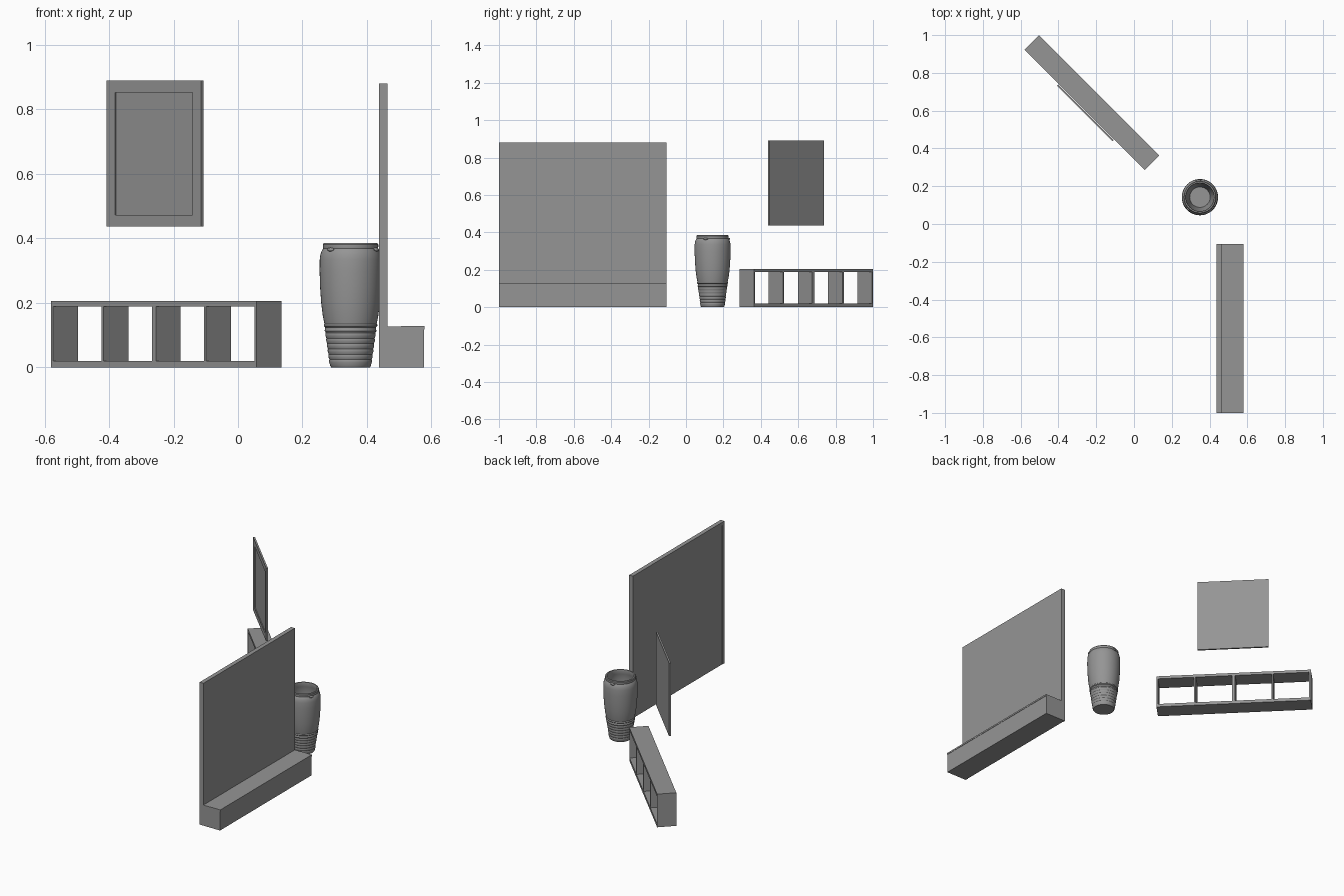
import bpy, bmesh, math
from mathutils import Matrix

if "Cube" in bpy.data.objects:
    bpy.data.objects.remove(bpy.data.objects["Cube"])

ANG = Matrix.Rotation(math.radians(-45), 4, 'Z')
grey = bpy.data.materials.new("dark_grey")
grey.diffuse_color = (0.3, 0.3, 0.3, 1)
grey.use_nodes = True
grey.node_tree.nodes["Principled BSDF"].inputs["Base Color"].default_value = grey.diffuse_color


def add_object(name, bm, matrix):
    me = bpy.data.meshes.new(name)
    bm.to_mesh(me)
    bm.free()
    me.materials.append(grey)
    ob = bpy.data.objects.new(name, me)
    ob.matrix_world = matrix
    bpy.context.collection.objects.link(ob)
    return ob


def boxes(name, parts, matrix=Matrix.Identity(4)):
    """One object made of boxes given as (x0, x1, y0, y1, z0, z1)."""
    bm = bmesh.new()
    for x0, x1, y0, y1, z0, z1 in parts:
        m = Matrix.Translation(((x0 + x1) / 2, (y0 + y1) / 2, (z0 + z1) / 2))
        bmesh.ops.create_cube(bm, size=1, matrix=m @ Matrix.Diagonal((x1 - x0, y1 - y0, z1 - z0, 1)))
    return add_object(name, bm, matrix)


# Low open shelf: two modules side by side, each with two bays and no back
W, D, H, T = 0.4505, 0.109, 0.205, 0.009
place = Matrix.Translation((-0.2225, 0.6425, 0)) @ ANG
for name, x in (("shelf_module_left", -W), ("shelf_module_right", 0)):
    d = D / 2
    parts = [(x, x + W, -d, d, 0, 0.019), (x, x + W, -d, d, H - 0.017, H)]
    for u in (x, x + (W - T) / 2, x + W - T):
        parts.append((u, u + T, -d, d, 0, H))
    boxes(name, parts, place)

# Wall picture: raised border around a recessed canvas
L, Z0, Z1, B, t = 0.414, 0.437, 0.890, 0.037, 0.005
h = L / 2
place = Matrix.Translation((-0.2575, 0.588, 0)) @ ANG
boxes("picture_frame", [(-h, -h + B, -t, t, Z0, Z1), (h - B, h, -t, t, Z0, Z1),
                        (-h + B, h - B, -t, t, Z0, Z0 + B - 0.002), (-h + B, h - B, -t, t, Z1 - B, Z1)], place)
boxes("picture_canvas", [(-h + B, h - B, 0, t, Z0 + B - 0.002, Z1 - B)], place)

# Upright panel with a slim rim on its left side
Y0, Y1, ZT, R = -1, -0.105, 0.880, 0.02
boxes("upright_panel", [(0.439, 0.463, Y0, Y1, 0, ZT)])
boxes("panel_rim", [(0.437, 0.439, Y0, Y0 + R, 0, ZT), (0.437, 0.439, Y1 - R, Y1, 0, ZT),
                    (0.437, 0.439, Y0 + R, Y1 - R, ZT - R, ZT)])

# Long low bench box with a thin lid edge
boxes("bench_box", [(0.463, 0.577, Y0, Y1, 0, 0.127)])
boxes("bench_lid", [(0.505, 0.579, Y0, Y1, 0.118, 0.128)])

# Vase: lathed profile with soft ridges on the lower third and a hollow inside
prof = [(0, 0), (0.060, 0), (0.063, 0.004)]
for i in range(6):
    z, r = 0.010 + i * 0.0165, 0.0642 + i * 0.0023
    prof += [(r, z), (r + 0.0018, z + 0.005), (r + 0.0022, z + 0.011), (r + 0.0012, z + 0.014)]
prof += [(0.078, 0.110), (0.081, 0.113), (0.079, 0.117), (0.079, 0.124), (0.083, 0.128), (0.083, 0.132),
         (0.081, 0.135), (0.086, 0.16), (0.091, 0.20), (0.0945, 0.25), (0.096, 0.30), (0.0955, 0.335),
         (0.0935, 0.350), (0.089, 0.362), (0.085, 0.368), (0.086, 0.373), (0.086, 0.381),
         (0.083, 0.385), (0.076, 0.385), (0.074, 0.378), (0.081, 0.355),
         (0.086, 0.32), (0.084, 0.24), (0.072, 0.14), (0.054, 0.025), (0, 0.025)]
bm = bmesh.new()
vs = [bm.verts.new((r, 0, z)) for r, z in prof]
es = [bm.edges.new(p) for p in zip(vs, vs[1:])]
bmesh.ops.spin(bm, geom=vs + es, cent=(0, 0, 0), axis=(0, 0, 1), angle=math.tau, steps=48, use_duplicate=False)
bmesh.ops.remove_doubles(bm, verts=bm.verts, dist=0.0002)
bmesh.ops.recalc_face_normals(bm, faces=bm.faces)
# Small lugs around the neck
for a in (-25, 95, 225):
    m = Matrix.Rotation(math.radians(a), 4, 'Z') @ Matrix.Translation((0.087, 0, 0.365))
    bmesh.ops.create_uvsphere(bm, u_segments=12, v_segments=8, radius=1,
                              matrix=m @ Matrix.Diagonal((0.008, 0.014, 0.006, 1)))
vase = add_object("vase", bm, Matrix.Translation((0.349, 0.142, 0)))
bpy.context.view_layer.objects.active = vase
vase.select_set(True)
bpy.ops.object.shade_smooth_by_angle(angle=math.radians(35))
